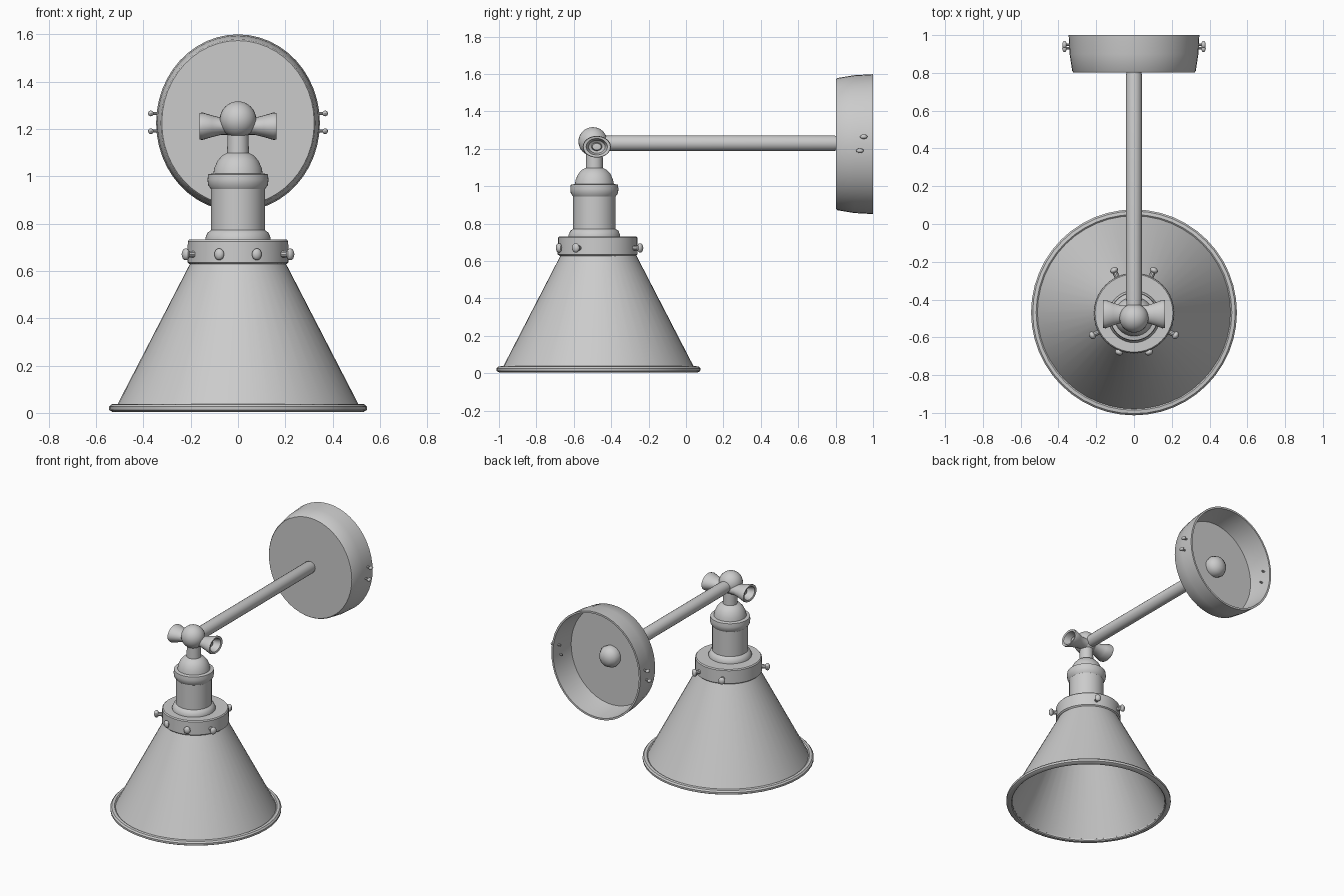
import bpy, bmesh
from math import cos, sin, pi, radians
from mathutils import Matrix, Vector

if "Cube" in bpy.data.objects:
    bpy.data.objects.remove(bpy.data.objects["Cube"])


def finish(name, bm, angle=35):
    bmesh.ops.remove_doubles(bm, verts=bm.verts, dist=1e-5)
    bmesh.ops.recalc_face_normals(bm, faces=bm.faces)
    mesh = bpy.data.meshes.new(name)
    bm.to_mesh(mesh)
    bm.free()
    obj = bpy.data.objects.new(name, mesh)
    bpy.context.collection.objects.link(obj)
    bpy.ops.object.select_all(action='DESELECT')
    bpy.context.view_layer.objects.active = obj
    obj.select_set(True)
    bpy.ops.object.shade_smooth_by_angle(angle=radians(angle))
    return obj


def lathe(name, profile, loc, rot=None, scale=(1, 1), seg=40, closed=False):
    """Spin (radius, height) points around the local z axis."""
    bm = bmesh.new()
    rings = [[bm.verts.new((r * scale[0] * cos(2 * pi * i / seg),
                            r * scale[1] * sin(2 * pi * i / seg), h))
              for i in range(seg)] if r > 0 else [bm.verts.new((0, 0, h))]
             for r, h in profile]
    pairs = list(zip(rings, rings[1:]))
    if closed:
        pairs.append((rings[-1], rings[0]))
    for a, b in pairs:
        for i in range(seg):
            j = (i + 1) % seg
            if len(a) == 1:
                bm.faces.new((a[0], b[i], b[j]))
            elif len(b) == 1:
                bm.faces.new((a[i], a[j], b[0]))
            else:
                bm.faces.new((a[i], a[j], b[j], b[i]))
    m = Matrix.Translation(loc) @ (rot or Matrix())
    bmesh.ops.transform(bm, matrix=m, verts=bm.verts)
    return finish(name, bm)


def thumb_screw(name, base, direction, length, head):
    """Short shank with a flattened upright head at its outer end."""
    d = Vector(direction).normalized()
    q = d.to_track_quat('X', 'Z').to_matrix().to_4x4()
    bm = bmesh.new()
    bmesh.ops.create_cone(bm, cap_ends=True, segments=10, radius1=head[2] * .55,
                          radius2=head[2] * .55, depth=length + .03,
                          matrix=Matrix.Translation(((length - .03) / 2, 0, 0))
                          @ Matrix.Rotation(pi / 2, 4, 'Y'))
    bmesh.ops.create_uvsphere(bm, u_segments=12, v_segments=8, radius=1,
                              matrix=Matrix.Translation((length, 0, 0))
                              @ Matrix.Diagonal((*head, 1)))
    bmesh.ops.transform(bm, matrix=Matrix.Translation(base) @ q, verts=bm.verts)
    return finish(name, bm)


SHADE_Y, SOCKET_Y, ARM_Z = -0.468, -0.49, 1.23
FACE_BACK = Matrix.Rotation(-pi / 2, 4, 'X')   # local z -> +y

# Conical shade with a thin wall and closed inner top
lathe("shade", [(0, .635), (.2, .635), (.515, .025), (.505, .02),
                (.19, .622), (0, .622)], (0, SHADE_Y, 0), seg=48)

# Rolled rim at the mouth of the shade
lathe("shade_rim", [(.506, .006), (.512, 0), (.53, 0), (.544, .008), (.545, .022),
                    (.536, .032), (.518, .034), (.506, .024)],
      (0, SHADE_Y, 0.004), seg=48, closed=True)

# Collar gripping the shade
lathe("shade_collar", [(0, .628), (.205, .628), (.214, .636), (.212, .725),
                       (.206, .732), (0, .732)], (0, -.472, 0))

# Lamp socket: flange, barrel, ring, dome and neck
lathe("socket", [(0, .72), (.138, .72), (.138, .74), (.128, .762), (.114, .772),
                 (.114, .945), (.126, .962), (.129, .985), (.126, 1.008),
                 (.104, 1.012), (.1, 1.035), (.086, 1.066), (.066, 1.088),
                 (.046, 1.098), (.044, 1.2), (0, 1.2)], (0, SOCKET_Y, 0))

# Thumb screws around the collar
for side in (-1, 1):
    for pos, angle in (("front", -69), ("side", -28), ("back", 65)):
        d = Vector((side * cos(radians(angle)), sin(radians(angle)), 0))
        thumb_screw(f"collar_screw_{pos}_{'right' if side > 0 else 'left'}",
                    Vector((0, -.472, .67)) + d * .21, d,
                    .012 if pos == "front" else .04, (.016, .022, .025))

# Swivel ball
bm = bmesh.new()
bmesh.ops.create_uvsphere(bm, u_segments=28, v_segments=16, radius=.077,
                          matrix=Matrix.Translation((0, -.498, 1.239)))
finish("swivel_ball", bm)

# Flared hollow clamp nuts either side of the ball
for side in (-1, 1):
    lathe(f"clamp_nut_{'right' if side > 0 else 'left'}",
          [(0, .03), (.036, .03), (.036, .07), (.046, .11), (.058, .15), (.056, .163),
           (.044, .16), (.034, .11), (.022, .1), (.018, .125), (0, .128)],
          (0, -.477, 1.211), Matrix.Rotation(side * pi / 2, 4, 'Y'),
          scale=(1, 1.3), seg=24)

# Straight arm
lathe("arm", [(0, -.47), (.039, -.46), (.042, -.38), (.042, .79), (.036, .81),
              (.036, .83), (0, .83)], (0, 0, ARM_Z), FACE_BACK, seg=20)

# Oval wall plate, a cup open towards the wall
lathe("wall_plate", [(0, .803), (.93, .803), (.945, .81), (.985, .9), (1, 1),
                     (.965, 1), (.945, .9), (.91, .825), (0, .825)],
      (0, 0, 1.225), FACE_BACK, scale=(.346, .374), seg=48)

# Rounded nut holding the arm inside the plate
lathe("arm_nut", [(0, .82), (.07, .82), (.074, .85), (.06, .878), (.035, .897), (0, .903)],
      (0, 0, ARM_Z), FACE_BACK, seg=20)

# Small fixing screws on both sides of the plate
for side in (-1, 1):
    for pos, z, y in (("upper", 1.265, .95), ("lower", 1.19, .93)):
        thumb_screw(f"plate_screw_{pos}_{'right' if side > 0 else 'left'}",
                    (side * .338, y, z), (side, 0, 0), .03, (.012, .02, .012))
